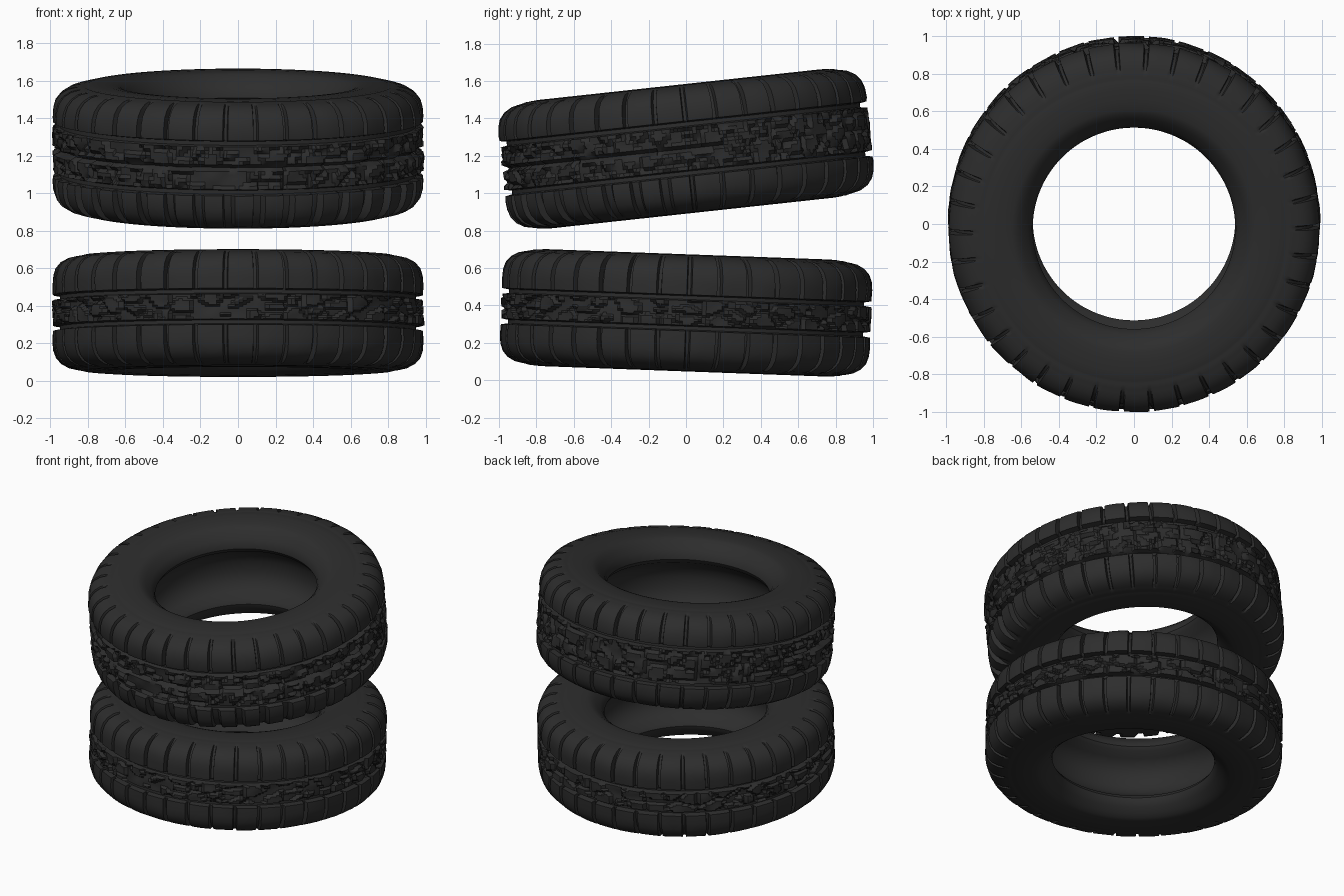
import bpy, math
from mathutils import Vector, noise

cube = bpy.data.objects.get("Cube")
if cube:
    bpy.data.objects.remove(cube, do_unlink=True)

rubber = bpy.data.materials.new("black_rubber")
rubber.use_nodes = True
COLOUR = (0.026, 0.026, 0.026, 1)
rubber.diffuse_color = COLOUR
bsdf = rubber.node_tree.nodes["Principled BSDF"]
bsdf.inputs["Base Color"].default_value = COLOUR
bsdf.inputs["Roughness"].default_value = 0.8

BLOCKS = 38
# Steps across one tread block; the first few form the cross groove
STEPS = [0, 0.03, 0.13, 0.17, 0.27, 0.4, 0.53, 0.66, 0.79, 0.9]
MID_ROWS = 12

# Half profiles: (height as part of half width, radius, cross groove depth)
SHOULDER = [(0.5, 0.99, 0.035), (0.64, 0.985, 0.04), (0.76, 0.972, 0.045),
            (0.86, 0.945, 0.045), (0.93, 0.905, 0.035), (0.955, 0.87, 0.015)]
SIDEWALL = [(0.965, 0.85, 0), (0.985, 0.825, 0), (0.98, 0.815, 0), (0.99, 0.805, 0),
            (1.0, 0.76, 0), (1.0, 0.7, 0), (0.985, 0.65, 0), (0.96, 0.625, 0),
            (0.9, 0.6, 0), (0.8, 0.565, 0), (0.7, 0.545, 0), (0.62, 0.54, 0),
            (0.54, 0.555, 0), (0.45, 0.61, 0), (0.3, 0.655, 0), (0.12, 0.675, 0)]


def tyre_rows(groove):
    """Closed cross-section as (height, radius, depth, is_middle)."""
    ring = [(groove - 0.03, 0.95, 0), (groove + 0.03, 0.95, 0), (groove + 0.05, 0.987, 0.03)]
    upper = [row + (False,) for row in ring + SHOULDER + SIDEWALL]
    edge = groove - 0.05
    middle = [(-edge + 2 * edge * i / MID_ROWS, 0.99, 0.022, True)
              for i in range(MID_ROWS + 1)]
    lower = [(-t, r, d, m) for t, r, d, m in reversed(upper)]
    return middle + upper + lower


def make_tyre(name, half, groove, z, tilt, split_front):
    rows = tyre_rows(groove)
    verts, faces = [], []
    for block in range(BLOCKS):
        for step in STEPS:
            a = math.tau * (block + step) / BLOCKS
            c, s = math.cos(a), math.sin(a)
            for t, r, depth, middle in rows:
                if middle:
                    # Irregular centre blocks with an optional extra front groove
                    p = Vector((c * 8, s * 8, t * half * 13))
                    near = noise.voronoi(p)[0]
                    if near[1] - near[0] < 0.13:
                        r -= depth
                    r += 0.008 * noise.noise(p * 1.3)
                    if split_front and s < 0.2 and abs(t) < 0.02:
                        r -= 0.035
                elif depth:
                    wide = split_front and t < 0 and s < -0.1
                    if 0.02 < step < (0.3 if wide else 0.15):
                        r -= depth
                    r += 0.004 * noise.noise(Vector((c * 9, s * 9, t * 3)))
                verts.append((r * c, r * s, t * half))
    n, columns = len(rows), BLOCKS * len(STEPS)
    for i in range(columns):
        j = (i + 1) % columns
        for k in range(n):
            m = (k + 1) % n
            faces.append((i * n + k, j * n + k, j * n + m, i * n + m))
    mesh = bpy.data.meshes.new(name)
    mesh.from_pydata(verts, [], faces)
    mesh.materials.append(rubber)
    tyre = bpy.data.objects.new(name, mesh)
    bpy.context.collection.objects.link(tyre)
    tyre.location.z = z
    tyre.rotation_euler.x = math.radians(tilt)
    bpy.ops.object.select_all(action='DESELECT')
    tyre.select_set(True)
    bpy.context.view_layer.objects.active = tyre
    bpy.ops.object.shade_smooth_by_angle(angle=math.radians(35))


make_tyre("lower_tyre", 0.313, 0.26, 0.36, -2.1, False)
make_tyre("upper_tyre", 0.345, 0.38, 1.237, 6.2, True)
